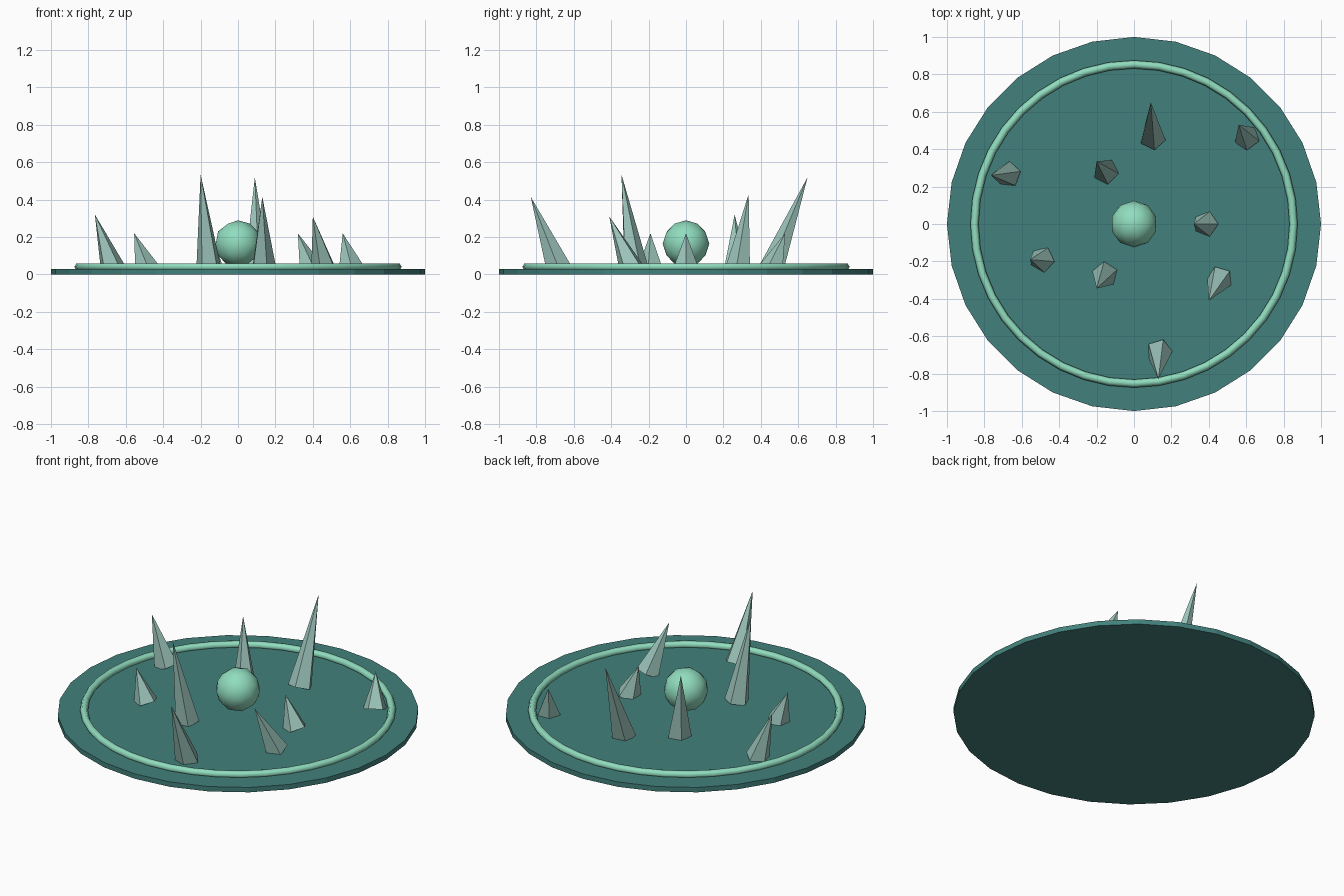
import bpy, bmesh, math
from mathutils import Vector

cube = bpy.data.objects.get("Cube")
if cube:
    bpy.data.objects.remove(cube, do_unlink=True)


def material(name, rgb):
    mat = bpy.data.materials.new(name)
    mat.use_nodes = True
    mat.diffuse_color = (*rgb, 1)
    bsdf = next(n for n in mat.node_tree.nodes if n.type == 'BSDF_PRINCIPLED')
    bsdf.inputs["Base Color"].default_value = (*rgb, 1)
    return mat


teal = material("deep teal", (0.055, 0.22, 0.2))
mint = material("mint", (0.28, 0.72, 0.52))
pale = material("pale grey green", (0.33, 0.55, 0.49))


def finish(obj, name, mat, smooth=False):
    obj.name = obj.data.name = name
    obj.data.materials.append(mat)
    for face in obj.data.polygons:
        face.use_smooth = smooth


# Round base plate
THICK = 0.03
bpy.ops.mesh.primitive_cylinder_add(vertices=28, radius=1, depth=THICK,
                                    location=(0, 0, THICK / 2))
finish(bpy.context.object, "base_plate", teal)

# Raised ring
bpy.ops.mesh.primitive_torus_add(major_segments=40, minor_segments=6, major_radius=0.853,
                                 minor_radius=0.022, location=(0, 0, 0.041))
finish(bpy.context.object, "rim_ring", mint, True)

# Central orb
bpy.ops.mesh.primitive_ico_sphere_add(subdivisions=2, radius=0.125, location=(0, 0, 0.165))
finish(bpy.context.object, "center_orb", mint, True)


def spike(name, base, tip, spin, radius=0.07, sides=5):
    """Five-sided cone leaning from its base centre to its tip."""
    foot = Vector((*base, THICK))
    top = Vector(tip)
    lean = Vector((0, 0, 1)).rotation_difference(top - foot)
    bm = bmesh.new()
    ring = []
    for i in range(sides):
        a = math.radians(spin) + math.tau * i / sides
        ring.append(bm.verts.new(foot + lean @ Vector((radius * math.cos(a),
                                                       radius * math.sin(a), 0))))
    apex = bm.verts.new(top)
    bm.faces.new(ring[::-1])
    for i in range(sides):
        bm.faces.new((ring[i], ring[(i + 1) % sides], apex))
    mesh = bpy.data.meshes.new(name)
    bm.to_mesh(mesh)
    bm.free()
    obj = bpy.data.objects.new(name, mesh)
    bpy.context.collection.objects.link(obj)
    finish(obj, name, pale)


# Leaning spikes: base centre, tip, turn in degrees
spikes = [
    ((0.10, 0.46), (0.09, 0.65, 0.52), -10),
    ((0.605, 0.46), (0.56, 0.53, 0.22), 55),
    ((-0.67, 0.265), (-0.765, 0.26, 0.32), 14),
    ((-0.15, 0.28), (-0.2, 0.335, 0.43), 63),
    ((-0.49, -0.19), (-0.555, -0.19, 0.22), -9),
    ((-0.155, -0.27), (-0.2, -0.345, 0.535), 22),
    ((0.46, -0.29), (0.4, -0.41, 0.31), 39),
    ((0.135, -0.68), (0.13, -0.83, 0.415), 0),
    ((0.385, 0), (0.32, 0, 0.22), 0),
]
for n, (base, tip, spin) in enumerate(spikes, 1):
    spike(f"spike_{n}", base, tip, spin)
